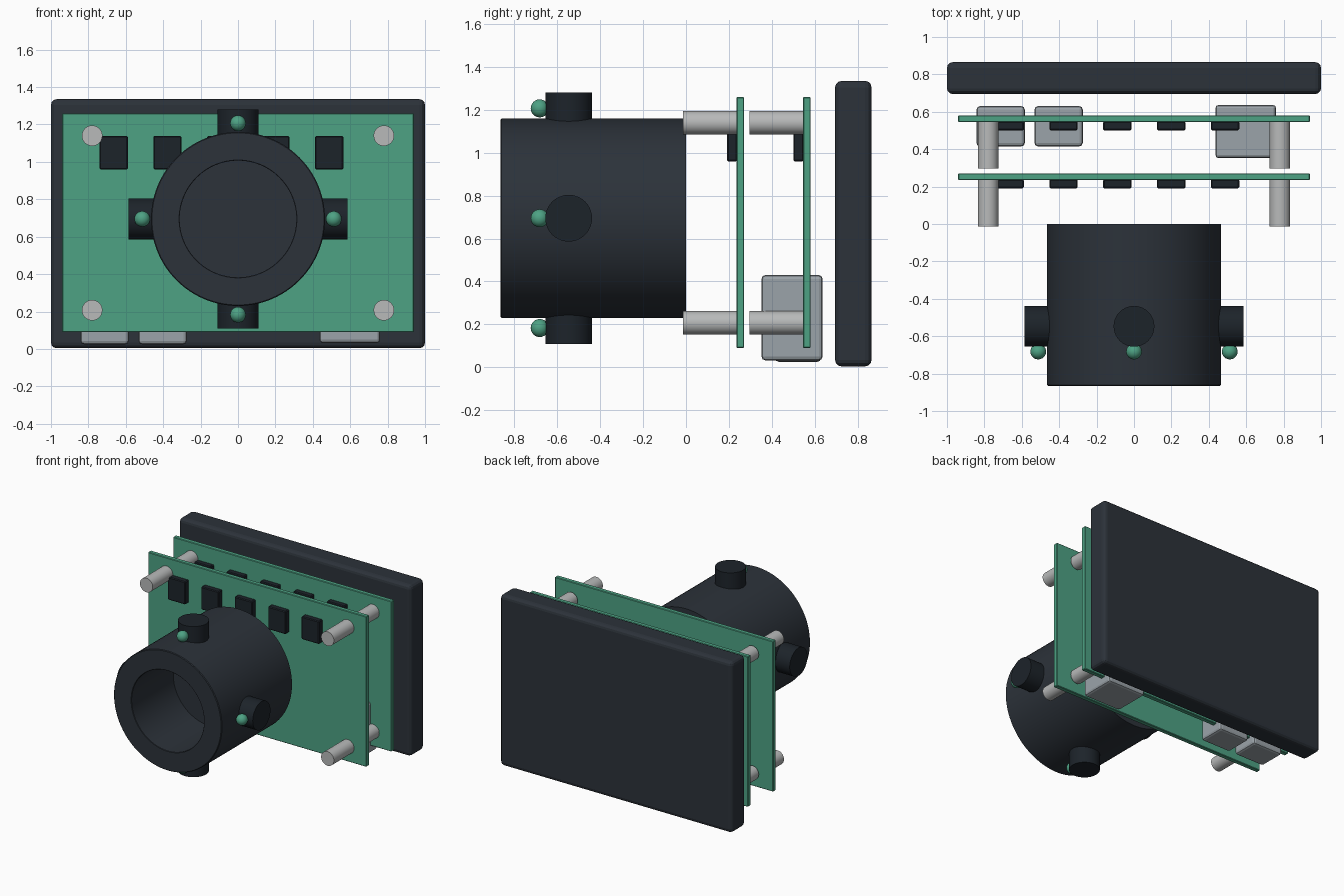
import bpy, math
from mathutils import Vector

if "Cube" in bpy.data.objects:
    bpy.data.objects.remove(bpy.data.objects["Cube"])


def material(name, rgb):
    m = bpy.data.materials.new(name)
    m.diffuse_color = (*rgb, 1)
    m.use_nodes = True
    m.node_tree.nodes["Principled BSDF"].inputs["Base Color"].default_value = m.diffuse_color
    return m


SHELL = material("dark_shell", (0.025, 0.032, 0.042))
BLACK = material("black_plastic", (0.012, 0.017, 0.023))
GREEN = material("board_green", (0.075, 0.36, 0.23))
STEEL = material("light_steel", (0.48, 0.49, 0.49))
TIN = material("connector_tin", (0.33, 0.37, 0.40))


def finish(ob, name, mat, bevel=0, segments=2):
    ob.name = name
    ob.data.materials.append(mat)
    if bevel:
        b = ob.modifiers.new("bevel", "BEVEL")
        b.width, b.segments, b.limit_method = bevel, segments, "ANGLE"
    return ob


def box(name, x, y, z, mat, bevel=0, segments=2):
    """Box from (min, max) ranges on each axis."""
    centre = [(r[0] + r[1]) / 2 for r in (x, y, z)]
    bpy.ops.mesh.primitive_cube_add(size=1, location=centre)
    ob = bpy.context.object
    ob.scale = [r[1] - r[0] for r in (x, y, z)]
    bpy.ops.object.transform_apply(location=False, rotation=False, scale=True)
    return finish(ob, name, mat, bevel, segments)


def rod(name, a, b, radius, mat, sides=32):
    """Cylinder running from point a to point b."""
    a, b = Vector(a), Vector(b)
    bpy.ops.mesh.primitive_cylinder_add(
        vertices=sides, radius=radius, depth=(b - a).length, location=(a + b) / 2,
        rotation=(b - a).to_track_quat("Z", "Y").to_euler())
    ob = bpy.context.object
    bpy.ops.object.shade_smooth_by_angle(angle=math.radians(35))
    return finish(ob, name, mat)


def lathe_y(name, profile, z, mat, sides=96):
    """Revolve a closed (radius, y) profile that starts and ends on the axis."""
    inner = profile[1:-1]
    verts, faces = [], []
    for r, y in inner:
        for i in range(sides):
            t = 2 * math.pi * i / sides
            verts.append((r * math.cos(t), y, z + r * math.sin(t)))
    for k in range(len(inner) - 1):
        for i in range(sides):
            j = (i + 1) % sides
            faces.append((k * sides + i, k * sides + j,
                          (k + 1) * sides + j, (k + 1) * sides + i))
    last = (len(inner) - 1) * sides
    faces.append(tuple(range(sides - 1, -1, -1)))
    faces.append(tuple(range(last, last + sides)))
    me = bpy.data.meshes.new(name)
    me.from_pydata(verts, [], faces)
    ob = bpy.data.objects.new(name, me)
    bpy.context.collection.objects.link(ob)
    bpy.ops.object.select_all(action="DESELECT")
    ob.select_set(True)
    bpy.context.view_layer.objects.active = ob
    bpy.ops.object.shade_smooth_by_angle(angle=math.radians(35))
    return finish(ob, name, mat)


# Back plate
box("back_plate", (-1, 1), (0.695, 0.865), (0.004, 1.335), SHELL, 0.03, 3)

# Two circuit boards, each with standoffs and a row of chips on its front
for label, front in (("front", 0.235), ("rear", 0.545)):
    box(f"{label}_board", (-0.94, 0.94), (front, front + 0.036), (0.09, 1.26),
        GREEN, 0.004, 1)
    for x in (-0.78, 0.78):
        for z in (0.207, 1.14):
            rod(f"{label}_standoff", (x, front - 0.248, z), (x, front + 0.01, z),
                0.055, STEEL)
    for i in range(5):
        x = -0.665 + 0.288 * i
        box(f"{label}_chip", (x - 0.076, x + 0.076), (front - 0.044, front + 0.004),
            (0.96, 1.138), BLACK, 0.006, 1)

# Connector blocks along the lower edge of the rear board
box("small_connector_outer", (-0.842, -0.584), (0.415, 0.63), (0.025, 0.38), TIN, 0.018)
box("small_connector_inner", (-0.532, -0.274), (0.415, 0.63), (0.025, 0.38), TIN, 0.018)
box("large_connector", (0.435, 0.76), (0.352, 0.637), (0.032, 0.43), TIN, 0.018)

# Vial holder: thick cup with a blind bore opening to the front
AXIS_Z = 0.695
lathe_y("vial_holder", [(0, 0), (0.465, 0), (0.465, -0.86), (0.46, -0.865),
                        (0.315, -0.865), (0.312, -0.862), (0.312, -0.35), (0, -0.35)],
        AXIS_Z, SHELL)

# Four radial sensor ports, each with a small lamp
for i in range(4):
    t = math.pi / 2 * i
    dx, dz = math.cos(t), math.sin(t)
    rod("sensor_port", (0.38 * dx, -0.547, AXIS_Z + 0.38 * dz),
        (0.586 * dx, -0.547, AXIS_Z + 0.586 * dz), 0.109, BLACK, 40)
    bpy.ops.mesh.primitive_uv_sphere_add(
        segments=24, ring_count=12, radius=0.042,
        location=(0.512 * dx, -0.682, AXIS_Z + 0.512 * dz))
    bpy.ops.object.shade_smooth()
    finish(bpy.context.object, "port_lamp", GREEN)
